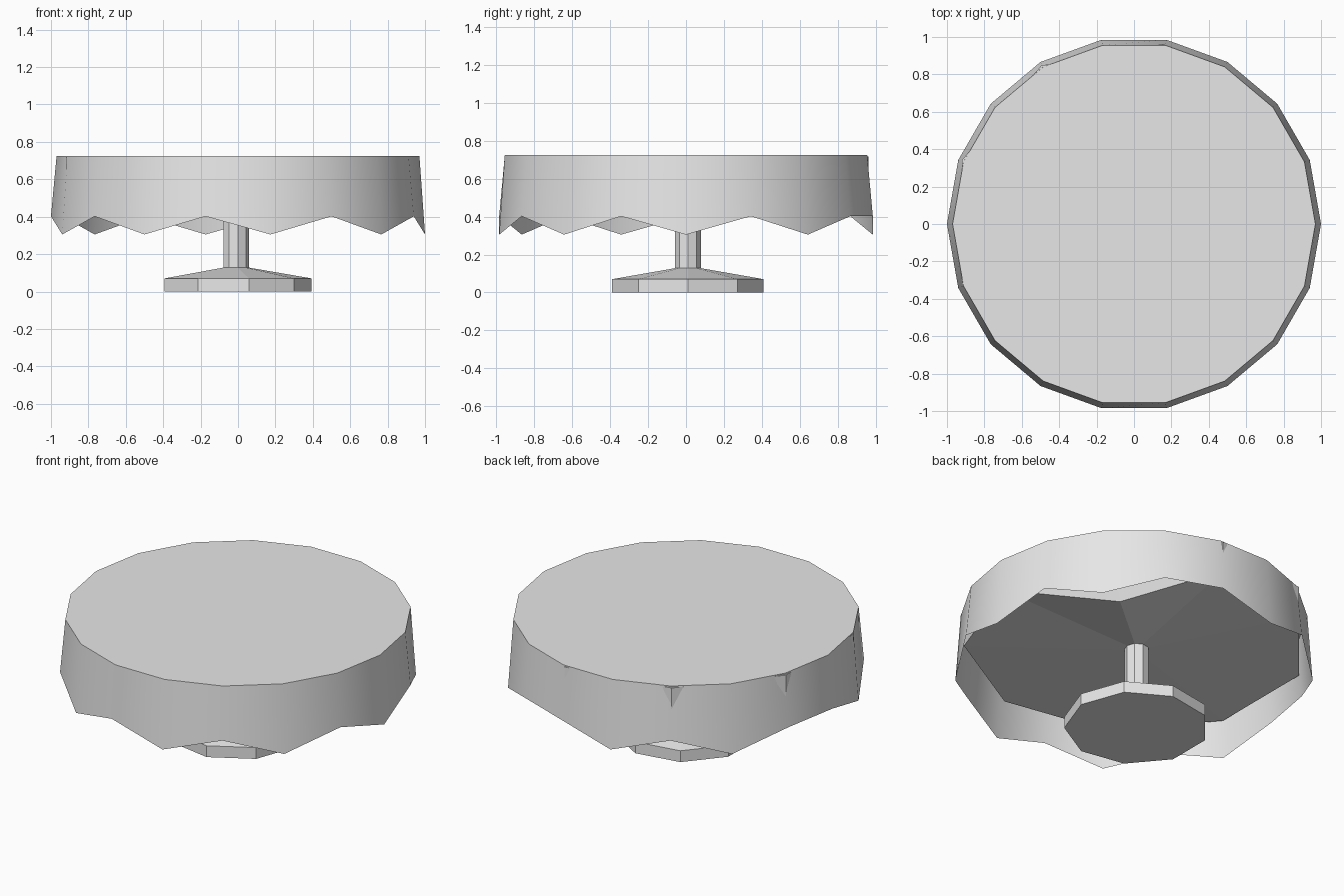
import bpy, bmesh, math
from mathutils import Vector

cube = bpy.data.objects.get("Cube")
if cube:
    bpy.data.objects.remove(cube, do_unlink=True)

grey = bpy.data.materials.new("plain_grey")
grey.use_nodes = True
GREY = (0.8, 0.8, 0.8, 1)
grey.diffuse_color = GREY
grey.node_tree.nodes["Principled BSDF"].inputs["Base Color"].default_value = GREY


def ring(bm, sides, radius, height, center=(0, 0)):
    """Ring of vertices; height is a function of the vertex number."""
    step = math.tau / sides
    return [bm.verts.new((center[0] + radius * math.cos(i * step),
                          center[1] + radius * math.sin(i * step),
                          height(i))) for i in range(sides)]


def bridge(bm, low, high):
    n = len(low)
    for i in range(n):
        j = (i + 1) % n
        bm.faces.new((low[i], low[j], high[j], high[i]))


def finish(bm, name):
    mesh = bpy.data.meshes.new(name)
    bm.to_mesh(mesh)
    bm.free()
    mesh.materials.append(grey)
    obj = bpy.data.objects.new(name, mesh)
    bpy.context.collection.objects.link(obj)
    return obj


# Pedestal table: foot, post and thick top turned as one nine-sided body
SIDES = 9
CENTER = (-0.012, 0.01)
profile = [(0.406, 0), (0.406, 0.07), (0.07, 0.128),
           (0.07, 0.506), (0.967, 0.53), (0.967, 0.718)]
bm = bmesh.new()
rings = [ring(bm, SIDES, r, lambda i, z=z: z, CENTER) for r, z in profile]
for low, high in zip(rings, rings[1:]):
    bridge(bm, low, high)
bm.faces.new(reversed(rings[0]))
bm.faces.new(rings[-1])
# One lower corner of the top is pulled in and down
rings[4][1].co = Vector((0.5, 0.475, 0.42))
finish(bm, "pedestal_table")

# Tablecloth: open below, with a hem hanging in points
FOLDS = 18
points = {0, 2, 5, 7, 10, 12, 14, 16}
bm = bmesh.new()
hem = ring(bm, FOLDS, 1.0, lambda i: 0.305 if i in points else 0.402)
edge = ring(bm, FOLDS, 0.97, lambda i: 0.725)
bridge(bm, hem, edge)
bm.faces.new(edge)
cloth = finish(bm, "tablecloth")

# Soft shading round the cloth, sharp at its top edge
bpy.ops.object.select_all(action='DESELECT')
cloth.select_set(True)
bpy.context.view_layer.objects.active = cloth
bpy.ops.object.shade_smooth_by_angle(angle=math.radians(30))
